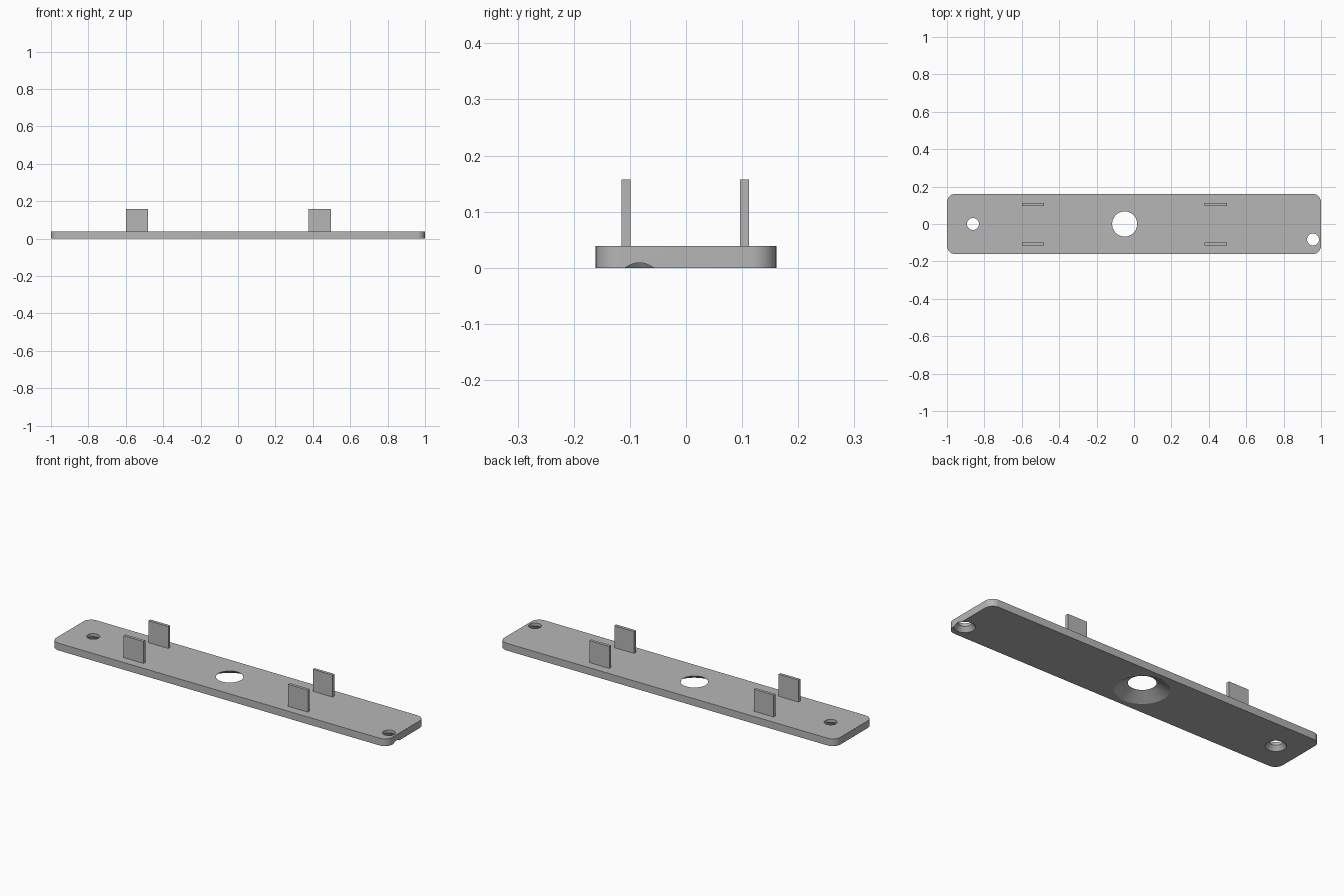
import bpy
import bmesh
from math import cos, sin, tau, radians

default = bpy.data.objects.get("Cube")
if default:
    bpy.data.objects.remove(default, do_unlink=True)

grey = bpy.data.materials.new("plain_grey")
grey.use_nodes = True
GREY = (0.47, 0.47, 0.47, 1)
grey.diffuse_color = GREY
grey.node_tree.nodes["Principled BSDF"].inputs["Base Color"].default_value = GREY

THICK = 0.039
HALF_WIDTH = 0.161


def finish(name, bm):
    bmesh.ops.recalc_face_normals(bm, faces=bm.faces)
    mesh = bpy.data.meshes.new(name)
    bm.to_mesh(mesh)
    bm.free()
    mesh.materials.append(grey)
    obj = bpy.data.objects.new(name, mesh)
    bpy.context.collection.objects.link(obj)
    return obj


def box(low, high):
    bm = bmesh.new()
    bmesh.ops.create_cube(bm, size=1)
    for v in bm.verts:
        v.co = [h if c > 0 else l for c, l, h in zip(v.co, low, high)]
    return bm


def hole_cutter(x, y, profile, sides=64):
    """Closed solid turned from (radius, height) pairs."""
    bm = bmesh.new()
    rings = [[bm.verts.new((x + r * cos(tau * i / sides), y + r * sin(tau * i / sides), z))
              for i in range(sides)] for r, z in profile]
    for a, b in zip(rings, rings[1:]):
        for i in range(sides):
            j = (i + 1) % sides
            bm.faces.new((a[i], a[j], b[j], b[i]))
    bm.faces.new(rings[0])
    bm.faces.new(rings[-1])
    return finish("hole_cutter", bm)


# Base plate with rounded vertical corners
bm = box((-1, -HALF_WIDTH, 0), (1, HALF_WIDTH, THICK))
corners = [e for e in bm.edges if abs(e.verts[0].co.z - e.verts[1].co.z) > 0.01]
bmesh.ops.bevel(bm, geom=corners, offset=0.045, segments=10, profile=0.5, affect='EDGES')
plate = finish("base_plate", bm)

# Holes countersunk from below
screw = [(0.05, -0.02), (0.05, 0), (0.032, 0.023), (0.032, 0.06)]
centre = [(0.13, -0.02), (0.13, 0), (0.067, 0.038), (0.067, 0.06)]
bpy.context.view_layer.objects.active = plate
for x, y, profile in ((-0.861, 0, screw), (-0.05, 0, centre), (0.957, -0.083, screw)):
    cutter = hole_cutter(x, y, profile)
    mod = plate.modifiers.new("hole", 'BOOLEAN')
    mod.operation = 'DIFFERENCE'
    mod.solver = 'EXACT'
    mod.object = cutter
    bpy.ops.object.modifier_apply(modifier=mod.name)
    bpy.data.objects.remove(cutter, do_unlink=True)

bpy.ops.object.select_all(action='DESELECT')
plate.select_set(True)
bpy.ops.object.shade_smooth_by_angle(angle=radians(25))

# Four upright tabs
for side, x in (("right", -0.6), ("left", 0.378)):
    for end, y in (("front", -0.115), ("back", 0.096)):
        finish(f"{end}_{side}_tab", box((x, y, THICK - 0.004), (x + 0.118, y + 0.016, 0.157)))
